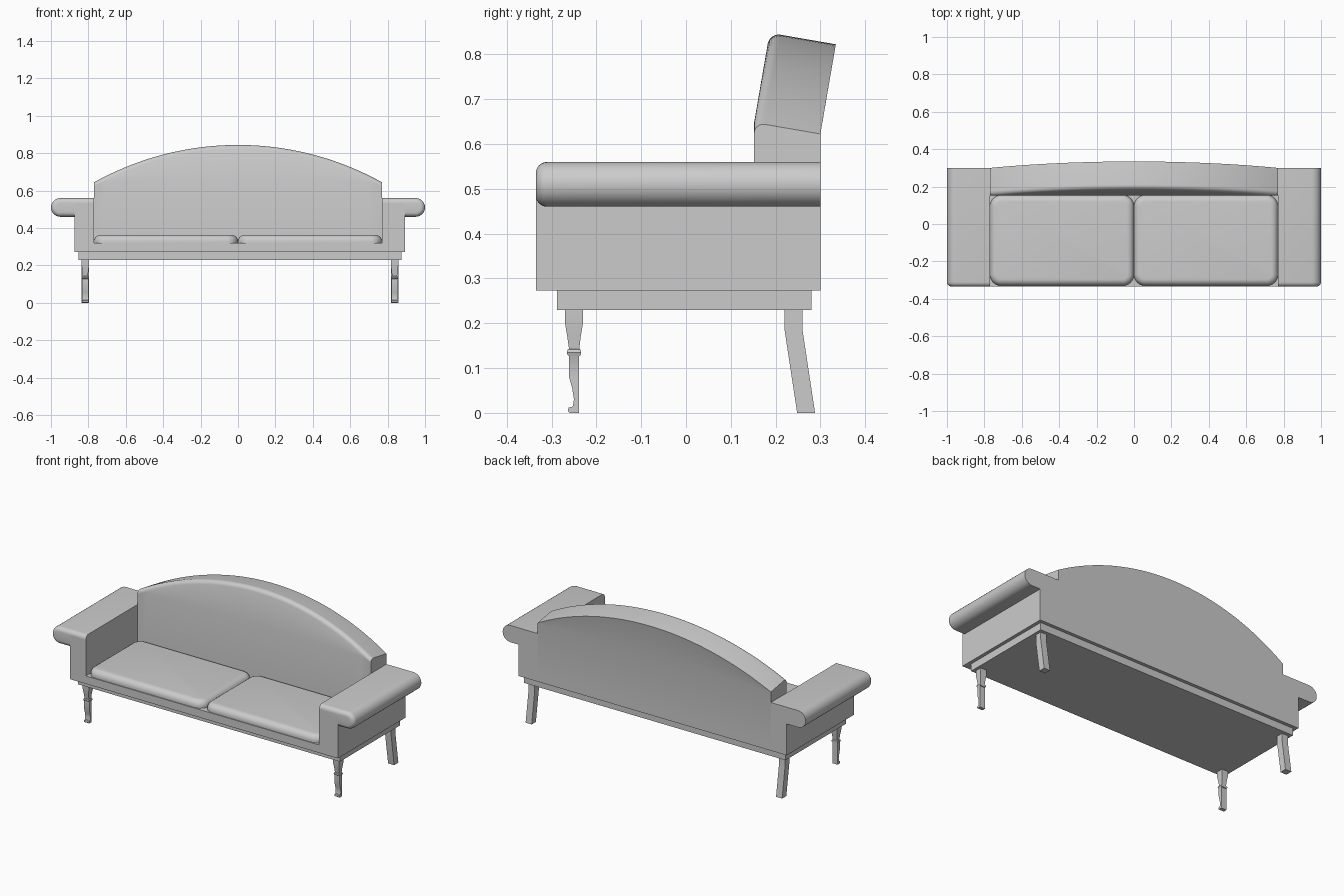
import bpy, bmesh
from math import sin, cos, pi, radians, sqrt

if "Cube" in bpy.data.objects:
    bpy.data.objects.remove(bpy.data.objects["Cube"], do_unlink=True)

GREY = (0.6, 0.6, 0.6, 1)
mat = bpy.data.materials.new("soft_grey")
mat.use_nodes = True
mat.diffuse_color = GREY
mat.node_tree.nodes["Principled BSDF"].inputs["Base Color"].default_value = GREY


def loft(name, rings):
    """Skin a row of matching rings and cap both ends."""
    bm = bmesh.new()
    rows = [[bm.verts.new(p) for p in ring] for ring in rings]
    n = len(rows[0])
    for a, b in zip(rows, rows[1:]):
        for i in range(n):
            j = (i + 1) % n
            bm.faces.new((a[i], a[j], b[j], b[i]))
    bm.faces.new(rows[0])
    bm.faces.new(rows[-1])
    bmesh.ops.recalc_face_normals(bm, faces=bm.faces[:])
    mesh = bpy.data.meshes.new(name)
    bm.to_mesh(mesh)
    bm.free()
    mesh.materials.append(mat)
    obj = bpy.data.objects.new(name, mesh)
    bpy.context.collection.objects.link(obj)
    bpy.ops.object.select_all(action='DESELECT')
    obj.select_set(True)
    bpy.context.view_layer.objects.active = obj
    bpy.ops.object.shade_smooth_by_angle(angle=radians(30))
    return obj


def rect(x0, x1, y0, y1, z):
    return [(x0, y0, z), (x1, y0, z), (x1, y1, z), (x0, y1, z)]


def quarter(r, steps=6):
    """Pairs (travel, inset) around a quarter round."""
    turns = [pi / 2 * i / steps for i in range(steps + 1)]
    return [(r * sin(t), r * (1 - cos(t))) for t in turns]


FRONT, REAR, INNER = -0.335, 0.30, 0.77

# Base rail
loft("base_rail", [rect(-0.853, 0.874, -0.288, 0.28, z) for z in (0.23, 0.275)])

# Seat body with both arm walls
section = [(-0.875, 0.273), (0.894, 0.273), (0.894, 0.535), (INNER, 0.535),
           (INNER, 0.32), (-INNER, 0.32), (-INNER, 0.535), (-0.875, 0.535)]
loft("seat_body", [[(x, y, z) for x, z in section] for y in (FRONT, REAR)])


# Rolled arm tops, rounded at the front
def roll_ring(side, y, inset):
    r = 0.05 - inset
    arc = [(0.95 + r * cos(t), 0.51 + r * sin(t))
           for t in (pi / 2 - pi * i / 14 for i in range(15))]
    pts = [(INNER, 0.51 + r)] + arc + [(INNER, 0.51 - r)]
    return [(side * x, y, z) for x, z in pts]


for side, label in ((1, "left"), (-1, "right")):
    rings = [roll_ring(side, REAR, 0)]
    rings += [roll_ring(side, FRONT + 0.025 - t, d) for t, d in quarter(0.025)]
    loft(label + "_arm_roll", rings)


# Seat cushions with rounded corners and soft top edges
def cushion_ring(x0, x1, z, inset):
    big, r = 0.06, 0.06 - inset
    y0, y1 = -0.33, 0.155
    ring = []
    for k, (cx, cy) in enumerate(((x1 - big, y1 - big), (x0 + big, y1 - big),
                                  (x0 + big, y0 + big), (x1 - big, y0 + big))):
        for i in range(7):
            t = pi / 2 * (k + i / 6)
            ring.append((cx + r * cos(t), cy + r * sin(t), z))
    return ring


for x0, label in ((0, "left"), (-INNER, "right")):
    rings = [cushion_ring(x0, x0 + INNER, 0.315, 0)]
    rings += [cushion_ring(x0, x0 + INNER, 0.328 + t, d) for t, d in quarter(0.035)]
    loft(label + "_cushion", rings)

# Backrest: upright below, leaning arch above with a rounded front edge
LEAN, DEPTH, RISE, EDGE = radians(9.8), 0.15, 0.203, 0.025
BACK_Y, BACK_Z = 0.152, 0.648
RADIUS = (INNER ** 2 + RISE ** 2) / (2 * RISE)


def lean(x, u, v):
    return (x, BACK_Y + u * cos(LEAN) + max(v, 0) * sin(LEAN),
            BACK_Z - u * sin(LEAN) + v * cos(LEAN))


def back_ring(x):
    h = sqrt(max(RADIUS ** 2 - x * x, 0)) - (RADIUS - RISE)
    ring = [(x, BACK_Y, 0.3), lean(x, 0, min(0, h - EDGE - 0.0005))]
    ring += [lean(x, d, h - EDGE + t) for t, d in quarter(EDGE)]
    ring += [lean(x, DEPTH, h), lean(x, DEPTH, -0.0005), (x, REAR, 0.3)]
    return ring


COUNT = 48
loft("backrest", [back_ring(INNER * (2 * i / COUNT - 1)) for i in range(COUNT + 1)])

# Legs: (height, front y, back y, half width)
front_leg = [(0.235, -0.27, -0.23, 0.02), (0.2, -0.27, -0.23, 0.02),
             (0.17, -0.265, -0.235, 0.016), (0.143, -0.261, -0.238, 0.014),
             (0.141, -0.264, -0.235, 0.018), (0.135, -0.266, -0.234, 0.02),
             (0.129, -0.264, -0.235, 0.018), (0.127, -0.261, -0.239, 0.017),
             (0.08, -0.261, -0.239, 0.017), (0.055, -0.254, -0.239, 0.017),
             (0.03, -0.25, -0.239, 0.017), (0.014, -0.253, -0.239, 0.017),
             (0.012, -0.262, -0.239, 0.017), (0.004, -0.264, -0.239, 0.017),
             (0, -0.26, -0.239, 0.017)]
rear_leg = [(0.235, 0.22, 0.26, 0.02), (0.185, 0.22, 0.26, 0.02), (0, 0.248, 0.288, 0.02)]
for x, label in ((0.837, "left"), (-0.816, "right")):
    for part, rows in (("front_leg", front_leg), ("rear_leg", rear_leg)):
        loft(label + "_" + part, [rect(x - w, x + w, a, b, z) for z, a, b, w in rows])
